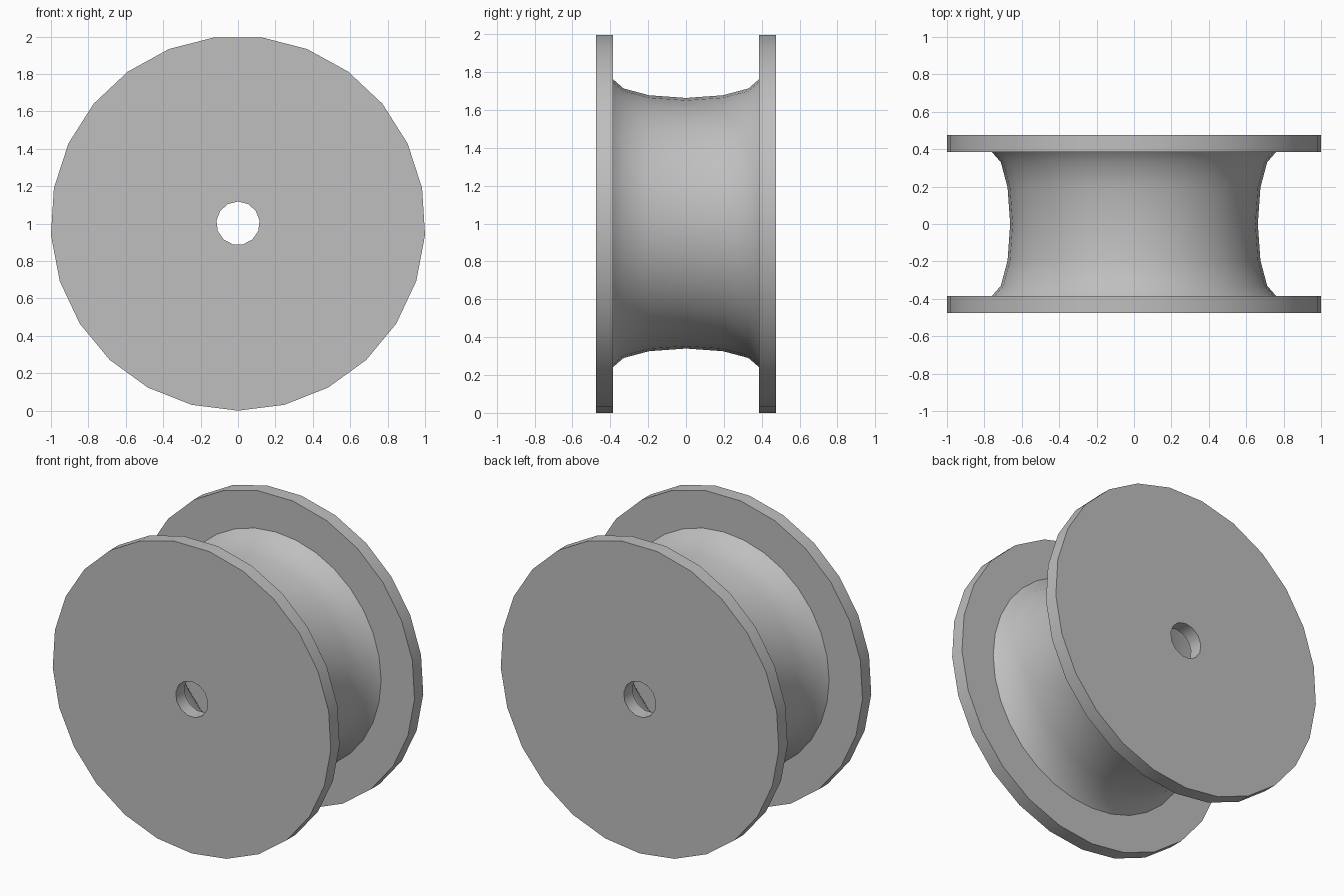
import bpy, bmesh, math

if "Cube" in bpy.data.objects:
    bpy.data.objects.remove(bpy.data.objects["Cube"])

R, HOLE, CZ = 1.002, 0.116, 1.002
INNER, OUTER = 0.385, 0.475

grey = bpy.data.materials.new("grey")
grey.diffuse_color = (0.52, 0.52, 0.52, 1)
grey.use_nodes = True
grey.node_tree.nodes["Principled BSDF"].inputs["Base Color"].default_value = grey.diffuse_color


def ring(bm, r, y, n, start):
    """Ring of n points around the y axis; start is the angle of the first point."""
    return [bm.verts.new((r * math.cos(start + 2 * math.pi * i / n), y,
                          CZ + r * math.sin(start + 2 * math.pi * i / n))) for i in range(n)]


def bridge(bm, a, b):
    n = len(a)
    for i in range(n):
        bm.faces.new((a[i], a[(i + 1) % n], b[(i + 1) % n], b[i]))


def finish(name, bm):
    bmesh.ops.recalc_face_normals(bm, faces=bm.faces)
    me = bpy.data.meshes.new(name)
    bm.to_mesh(me)
    bm.free()
    ob = bpy.data.objects.new(name, me)
    bpy.context.collection.objects.link(ob)
    me.materials.append(grey)
    bpy.ops.object.select_all(action='DESELECT')
    ob.select_set(True)
    bpy.context.view_layer.objects.active = ob
    bpy.ops.object.shade_smooth_by_angle(angle=math.radians(35))


# flanges: 25-sided discs with a 13-sided axle hole
for name, s in (("front_flange", -1), ("back_flange", 1)):
    bm = bmesh.new()
    rims, holes = [], []
    for y in (s * INNER, s * OUTER):
        rim = ring(bm, R, y, 25, -math.pi / 2)
        hole = ring(bm, HOLE, y, 13, math.pi / 2)
        edges = [bm.edges.new((loop[i - 1], loop[i])) for loop in (rim, hole) for i in range(len(loop))]
        bmesh.ops.triangle_fill(bm, edges=edges, use_beauty=True)
        rims.append(rim)
        holes.append(hole)
    bridge(bm, *rims)
    bridge(bm, *holes)
    finish(name, bm)

# hollow drum with a concave waist
profile = [(0.76, 0.385), (0.712, 0.33), (0.676, 0.195), (0.662, 0.0)]
profile += [(r, -y) for r, y in reversed(profile[:-1])]
bm = bmesh.new()
rings = [ring(bm, r, y, 32, math.pi / 2) for r, y in profile]
for a, b in zip(rings, rings[1:]):
    bridge(bm, a, b)
finish("drum", bm)
